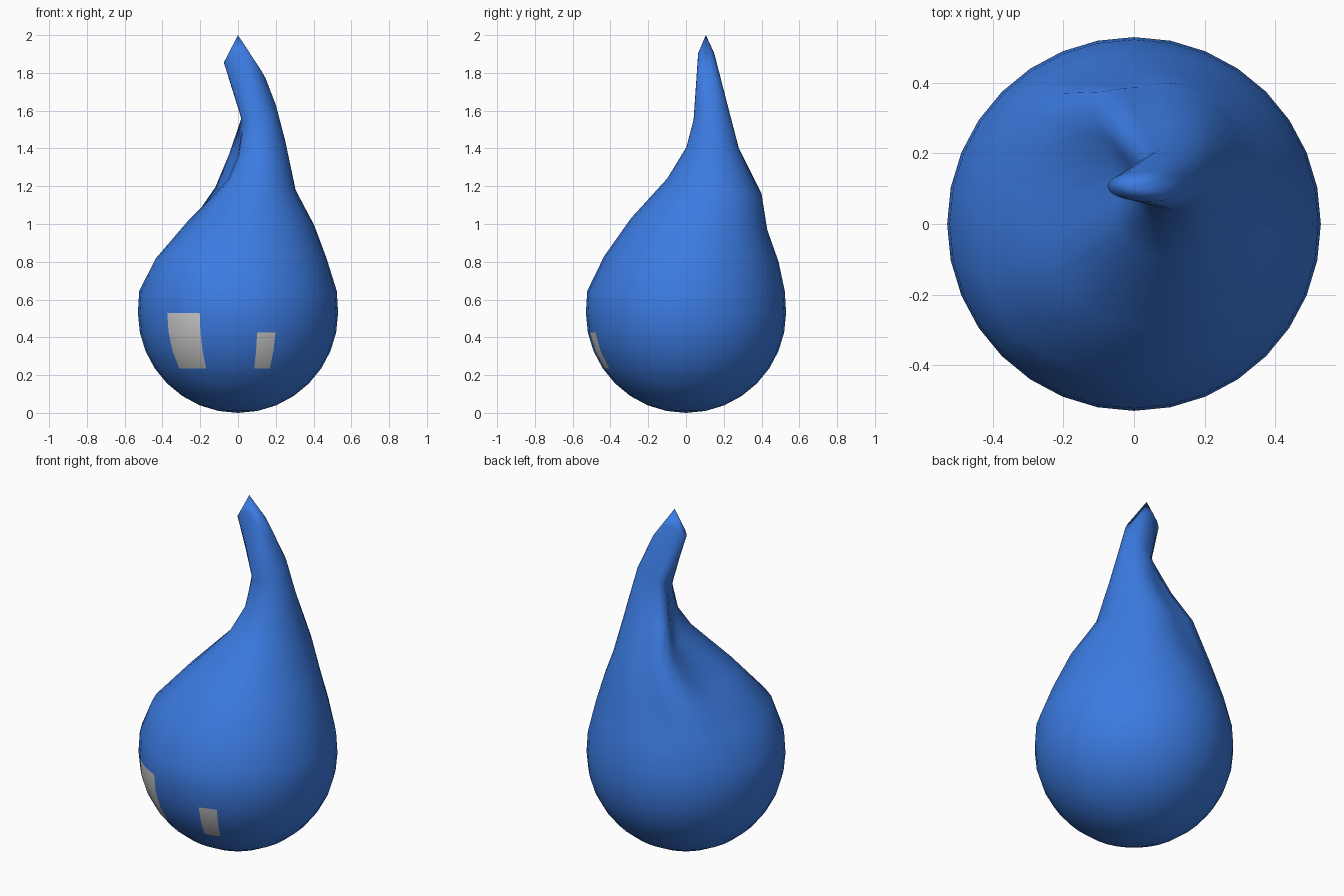
import bpy, bmesh
from math import sin, cos, pi, exp, radians

if "Cube" in bpy.data.objects:
    bpy.data.objects.remove(bpy.data.objects["Cube"])

SEG, R = 32, 0.53

# Pulled-up rings: z, centre x, centre y, radius x, radius y, tilt x, tilt y,
# ridge, groove, shoulder (front left), saddle
UPPER = [
    (0.645, 0.00, 0.00, 0.523, 0.523, 0.00, 0.00, 0.00, 0.00, 0.00, 0.00),
    (0.815, 0.02, 0.03, 0.450, 0.460, 0.00, -0.015, 0.02, 0.00, 0.04, 0.00),
    (1.000, 0.07, 0.07, 0.335, 0.360, -0.01, -0.03, 0.07, 0.00, 0.02, 0.00),
    (1.200, 0.10, 0.15, 0.205, 0.250, -0.02, -0.04, 0.075, 0.06, 0.00, 0.00),
    (1.400, 0.11, 0.14, 0.140, 0.140, 0.04, 0.00, 0.06, 0.03, 0.00, 0.00),
    (1.590, 0.11, 0.13, 0.093, 0.090, 0.03, 0.04, 0.00, 0.00, 0.00, 0.00),
    (1.900, 0.037, 0.107, 0.112, 0.043, -0.045, 0.00, 0.00, 0.00, 0.00, 0.09),
]


def bell(angle, centre, width):
    d = (angle - radians(centre) + pi) % (2 * pi) - pi
    return exp(-(d / radians(width)) ** 2)


def ring_points(z, cx, cy, rx, ry, tx=0, ty=0, ridge=0, groove=0, shoulder=0, saddle=0):
    for j in range(SEG):
        a = 2 * pi * j / SEG
        off = ridge * bell(a, 140, 18) - groove * bell(a, 188, 28) + shoulder * bell(a, 222, 30)
        yield (cx + (rx + off) * cos(a), cy + (ry + off) * sin(a),
               z + tx * cos(a) + ty * sin(a) - saddle * cos(a) ** 2)


# Round lower half, then the pulled-up neck
rings = [(R - R * cos(i * pi / 16), 0, 0, R * sin(i * pi / 16), R * sin(i * pi / 16))
         for i in range(1, 9)] + UPPER

bm = bmesh.new()
loops = [[bm.verts.new(p) for p in ring_points(*r)] for r in rings]
bottom = bm.verts.new((0, 0, 0))
tip = bm.verts.new((0, 0.105, 2.0))

# Grey window patches: ring band and segment numbers
patches = {(b, 25) for b in (5, 6)} | {(b, s) for b in (5, 6, 7) for s in (20, 21)}

for j in range(SEG):
    k = (j + 1) % SEG
    bm.faces.new((bottom, loops[0][k], loops[0][j]))
    bm.faces.new((tip, loops[-1][j], loops[-1][k]))
    for i in range(len(loops) - 1):
        f = bm.faces.new((loops[i][j], loops[i][k], loops[i + 1][k], loops[i + 1][j]))
        if (i + 1, j) in patches:
            f.material_index = 1
for f in bm.faces:
    f.smooth = True
bmesh.ops.recalc_face_normals(bm, faces=bm.faces)

mesh = bpy.data.meshes.new("droplet_body")
bm.to_mesh(mesh)
bm.free()
for name, colour in (("blue", (0.045, 0.2, 0.76, 1)), ("grey", (0.55, 0.55, 0.55, 1))):
    mat = bpy.data.materials.new(name)
    mat.diffuse_color = colour
    mat.use_nodes = True
    mat.node_tree.nodes["Principled BSDF"].inputs["Base Color"].default_value = mat.diffuse_color
    mesh.materials.append(mat)
body = bpy.data.objects.new("droplet_body", mesh)
bpy.context.collection.objects.link(body)
